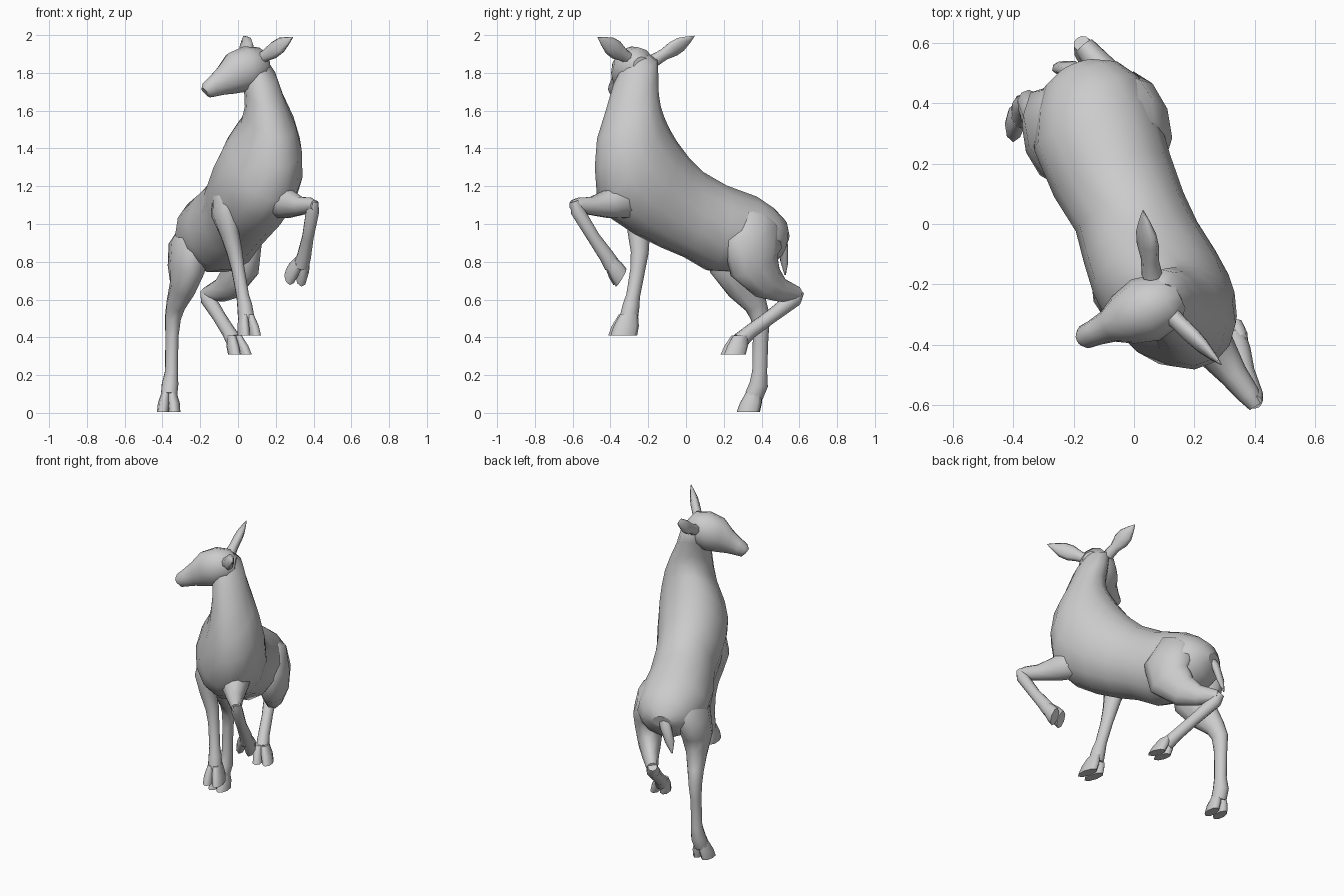
import bpy, bmesh, math
from mathutils import Vector as V

def loft(name, rings, n=12):
    """Skin elliptical rings (centre, half-side vector, half-up vector) into a closed form."""
    bm = bmesh.new()
    loops = []
    for c, s, u in rings:
        loops.append([bm.verts.new(c + s * math.cos(a) + u * math.sin(a))
                      for a in (2 * math.pi * i / n for i in range(n))])
    for a, b in zip(loops, loops[1:]):
        for i in range(n):
            j = (i + 1) % n
            bm.faces.new((a[i], a[j], b[j], b[i]))
    bm.faces.new(loops[0])
    bm.faces.new(loops[-1])
    bmesh.ops.recalc_face_normals(bm, faces=bm.faces)
    for f in bm.faces:
        f.smooth = len(f.verts) == 4
    me = bpy.data.meshes.new(name)
    bm.to_mesh(me)
    bm.free()
    ob = bpy.data.objects.new(name, me)
    bpy.context.collection.objects.link(ob)
    return ob

def limb(name, path, side, n=10):
    """Loft along a path of (x, y, z, side radius, depth radius)."""
    pts = [V(p[:3]) for p in path]
    rings = []
    for i, p in enumerate(path):
        t = (pts[min(i + 1, len(pts) - 1)] - pts[max(i - 1, 0)]).normalized()
        s = V(side)
        s = (s - t * s.dot(t)).normalized()
        rings.append((pts[i], s * p[3], t.cross(s) * p[4]))
    return loft(name, rings, n)

def hoof(name, top, sole, fwd, side, half=0.06):
    """Cloven hoof: two toes splayed either side of the pastern."""
    top, sole, f = V(top), V(sole), V(fwd).normalized()
    s = V(side)
    s = (s - f * s.dot(f)).normalized()
    for k, label in ((1, "outer"), (-1, "inner")):
        rings = [(top + s * k * 0.016, s * 0.024, f * half * 0.68),
                 (top.lerp(sole, 0.55) + s * k * 0.026, s * 0.032, f * half * 0.95),
                 (sole + s * k * 0.031, s * 0.031, f * half)]
        loft(f"{name}_{label}_toe", rings, 8)

SIDE = (0.94, 0.34, 0)

# torso and neck: top y,z / bottom y,z / half width / sideways shift
torso = [(.535, .96, .515, .88, .06, 0), (.51, 1.03, .48, .81, .13, 0),
         (.45, 1.09, .41, .765, .18, 0),
         (.36, 1.15, .28, .74, .215, -.015), (.20, 1.21, .12, .75, .205, -.015),
         (.08, 1.28, .0, .82, .19, 0), (.0, 1.36, -.12, .87, .20, 0),
         (-.06, 1.44, -.26, .94, .215, .01), (-.10, 1.51, -.38, 1.02, .215, .025),
         (-.125, 1.57, -.46, 1.12, .195, .045), (-.14, 1.62, -.475, 1.30, .16, .065),
         (-.15, 1.69, -.465, 1.45, .13, .06), (-.15, 1.78, -.42, 1.60, .103, .037),
         (-.155, 1.87, -.38, 1.74, .09, .015), (-.20, 1.90, -.34, 1.82, .065, 0)]
rings = []
for ty, tz, by, bz, w, dx in torso:
    t, b = V((-.36 * ty + dx, ty, tz)), V((-.36 * by + dx, by, bz))
    rings.append(((t + b) / 2, V(SIDE) * w, (t - b) / 2))
loft("torso_and_neck", rings, 14)

# head, turned to one side: top x,z / bottom x,z / half width
head = [(.15, 1.885, .15, 1.79, .05), (.11, 1.935, .115, 1.73, .095),
        (.03, 1.94, .045, 1.70, .112), (-.05, 1.905, -.02, 1.69, .088),
        (-.10, 1.835, -.07, 1.685, .056), (-.145, 1.785, -.12, 1.675, .044),
        (-.18, 1.75, -.15, 1.67, .04), (-.19, 1.72, -.165, 1.685, .025)]
head_y = lambda x: -.275 + .45 * (x - .06)
rings = []
for tx, tz, bx, bz, w in head:
    t, b = V((tx, head_y(tx), tz)), V((bx, head_y(bx), bz))
    rings.append(((t + b) / 2, V((.42, -.9, 0)) * w, (t - b) / 2))
loft("head", rings)

# ears: leaf shapes
for name, a, b, wide in (("ear_left", (.10, -.28, 1.86), (.29, -.467, 1.988), (-.15, .4, .8)),
                         ("ear_right", (.06, -.17, 1.865), (.03, .045, 1.995), (.5, 0, .85))):
    a, b = V(a), V(b)
    limb(name, [(*a.lerp(b, t), w, d) for t, w, d in
                ((0, .035, .035), (.25, .033, .028), (.48, .05, .028),
                 (.66, .047, .024), (.85, .024, .013), (1, .002, .002))], wide, 8)

# tail
limb("tail", [(-.17, .48, .96, .04, .03), (-.21, .515, .89, .035, .025),
              (-.245, .52, .80, .03, .02), (-.265, .525, .73, .004, .004)], SIDE, 8)

# standing hind leg
limb("hind_leg_right", [(-.10, .38, 1.08, .03, .05), (-.20, .33, 1.0, .085, .14),
     (-.26, .29, .88, .10, .175),
     (-.275, .27, .76, .09, .15), (-.295, .31, .66, .065, .095),
     (-.33, .37, .57, .05, .062), (-.345, .395, .50, .042, .052),
     (-.35, .395, .40, .034, .042), (-.352, .39, .22, .035, .04),
     (-.36, .385, .15, .045, .05), (-.365, .36, .09, .045, .05)], SIDE)
hoof("hind_hoof_right", (-.365, .36, .11), (-.367, .33, .005), (-.05, -1, 0), (1, 0, 0))

# raised hind leg
limb("hind_thigh_left", [(-.10, .40, 1.08, .03, .05), (-.01, .38, 1.0, .085, .13),
     (.025, .35, .89, .092, .165),
     (.02, .36, .78, .085, .14), (-.035, .43, .69, .068, .10),
     (-.09, .50, .65, .05, .065), (-.165, .59, .63, .035, .038)], SIDE)
limb("hind_shank_left", [(-.174, .60, .645, .028, .028), (-.16, .575, .605, .04, .043),
     (-.10, .45, .51, .034, .037), (-.05, .34, .43, .036, .038),
     (-.02, .285, .38, .042, .045)], SIDE)
hoof("hind_hoof_left", (-.02, .285, .41), (.01, .25, .31), (.3, -1, 0), (1, .3, 0))

# straight foreleg
limb("foreleg_right", [(-.01, -.15, 1.27, .03, .05), (-.06, -.20, 1.17, .075, .11),
     (-.07, -.235, 1.05, .068, .095),
     (-.045, -.25, .95, .05, .06), (-.018, -.245, .85, .042, .048),
     (0, -.255, .76, .035, .04), (.025, -.28, .62, .034, .037),
     (.035, -.29, .57, .04, .045), (.045, -.305, .49, .045, .05)], SIDE)
hoof("fore_hoof_right", (.045, -.305, .52), (.06, -.335, .41), (.2, -1, 0), (1, .2, 0), .072)

# raised, folded foreleg
limb("foreleg_left_upper", [(.14, -.22, 1.19, .06, .06), (.21, -.33, 1.13, .095, .11),
     (.265, -.41, 1.105, .072, .078),
     (.33, -.50, 1.095, .048, .05), (.38, -.565, 1.10, .038, .042),
     (.405, -.605, 1.10, .024, .026)], SIDE)
limb("foreleg_left_lower", [(.402, -.592, 1.12, .024, .022), (.395, -.575, 1.07, .036, .037),
     (.37, -.49, .93, .031, .034), (.35, -.42, .83, .038, .04),
     (.335, -.39, .78, .042, .045)], SIDE)
hoof("fore_hoof_left", (.34, -.405, .80), (.305, -.35, .72), (0, -.5, -.85), (1, .3, 0), .055)
